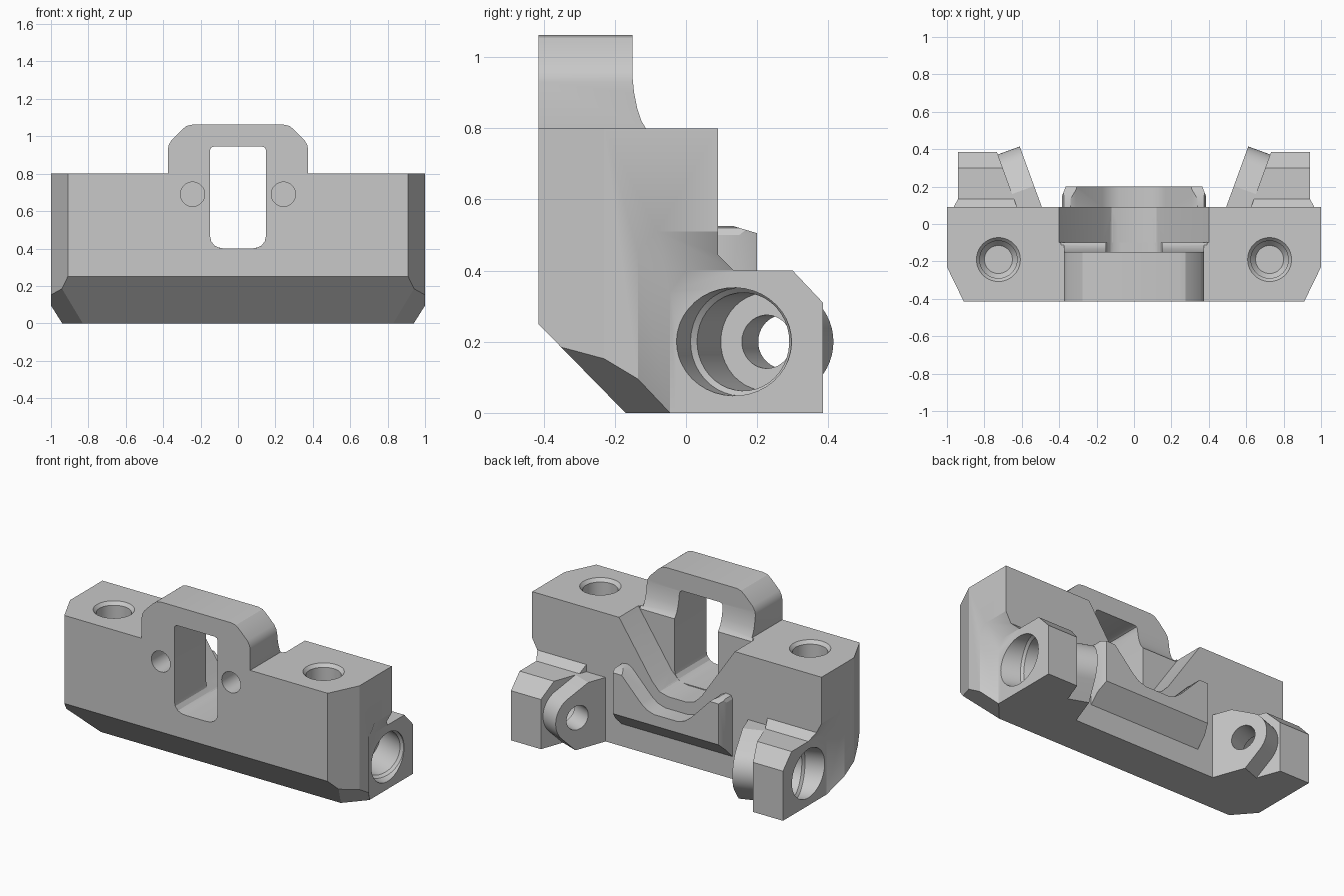
import bpy, bmesh, math
from mathutils import Vector

cube = bpy.data.objects.get("Cube")
if cube:
    bpy.data.objects.remove(cube, do_unlink=True)

steel = bpy.data.materials.new("plain grey")
steel.use_nodes = True
GREY = (0.58, 0.58, 0.58, 1)
steel.diffuse_color = GREY
steel.node_tree.nodes["Principled BSDF"].inputs["Base Color"].default_value = GREY


def loft(name, rings):
    """Solid through matching rings of points."""
    bm = bmesh.new()
    rows = [[bm.verts.new(p) for p in ring] for ring in rings]
    n = len(rows[0])
    for a, b in zip(rows, rows[1:]):
        for i in range(n):
            j = (i + 1) % n
            bm.faces.new((a[i], a[j], b[j], b[i]))
    bm.faces.new(rows[0])
    bm.faces.new(rows[-1])
    bmesh.ops.recalc_face_normals(bm, faces=bm.faces)
    mesh = bpy.data.meshes.new(name)
    bm.to_mesh(mesh)
    bm.free()
    mesh.materials.append(steel)
    obj = bpy.data.objects.new(name, mesh)
    bpy.context.collection.objects.link(obj)
    return obj


def prism_x(name, yz, lo, hi):
    return loft(name, [[(x, y, z) for y, z in yz] for x in (lo, hi)])


def prism_y(name, xz, lo, hi):
    return loft(name, [[(x, y, z) for x, z in xz] for y in (lo, hi)])


def symmetric(half):
    """Mirror a half outline in x, given from outside to inside."""
    return half + [(-x, z) for x, z in reversed(half)]


def lathe(name, steps, origin, axis, sides=40):
    """Round tool: steps are (distance along axis, radius)."""
    axis = Vector(axis).normalized()
    u = axis.orthogonal().normalized()
    v = axis.cross(u)
    angles = [math.tau * i / sides for i in range(sides)]
    return loft(name, [[Vector(origin) + axis * d + (u * math.cos(a) + v * math.sin(a)) * r
                        for a in angles] for d, r in steps])


def combine(obj, tool, operation):
    mod = obj.modifiers.new("combine", "BOOLEAN")
    mod.object, mod.operation, mod.solver = tool, operation, "EXACT"
    bpy.context.view_layer.objects.active = obj
    bpy.ops.object.modifier_apply(modifier=mod.name)
    bpy.data.objects.remove(tool, do_unlink=True)


def trim(obj, point, normal):
    """Remove everything on the side the normal points to."""
    block = lathe("trim_cutter", [(0, 4), (4, 4)], point, normal, sides=4)
    combine(obj, block, "DIFFERENCE")


# Block and raised loop in one outline, then sloped underside and chamfered corner
FRONT, BACK = -0.415, 0.09
body = prism_y("bracket_body", [(-0.7, 0), (1, 0), (1, 0.8), (0.375, 0.8), (0.375, 0.93), (0.37, 0.955),
                                (0.355, 0.98), (0.3, 1.035), (0.275, 1.055), (0.245, 1.062),
                                (-0.245, 1.062), (-0.375, 0.93), (-0.375, 0.8), (-0.7, 0.8)], FRONT, BACK)
trim(body, (0, -0.17, 0), (0, -0.25, -0.245))
trim(body, (0.91, FRONT, 0), (0.185, -0.09, 0))
trim(body, (0.83, -0.17, 0), (0.125, -0.11, -0.183))

# Sloped trough in the back, and the flared foot of the loop
trough = symmetric([(0.4, 1.2), (0.4, 0.8), (0.17, 0.46), (0.12, 0.41), (0.06, 0.395)])
combine(body, prism_y("trough_cutter", trough, -0.1, 0.3), "DIFFERENCE")
flare = [(-0.15, 1.2), (-0.15, 0.94), (-0.146, 0.9), (-0.137, 0.855), (-0.125, 0.82),
         (-0.11, 0.795), (-0.095, 0.78), (-0.095, 1.2)]
combine(body, prism_x("flare_cutter", flare, -0.39, 0.39), "DIFFERENCE")
slot = symmetric([(0.13, 0.945), (0.144, 0.939), (0.15, 0.925), (0.15, 0.47), (0.143, 0.438),
                  (0.125, 0.415), (0.1, 0.403), (0.07, 0.4)])
combine(body, prism_y("slot_cutter", slot, -0.6, 0), "DIFFERENCE")

# Curved lip under the trough
lip = prism_y("lip", symmetric([(0.385, 0.1), (0.385, 0.5), (0.375, 0.52), (0.34, 0.525), (0.31, 0.51),
                                (0.17, 0.365), (0.13, 0.335), (0.08, 0.32)]), 0.05, 0.2)
trim(lip, (0, 0.2, 0.25), (0, 1, -1))
trim(lip, (0, 0.2, 0.505), (0, 0.3, 1))
trim(lip, (0.365, 0.2, 0), (0.05, 0.02, 0))
combine(body, lip, "UNION")

# Side lug, gusset and slanted ear
MOUTH = Vector((0.94, 0.135, 0.2))
TILT = math.radians(20)
inward = Vector((-math.cos(TILT), math.sin(TILT), 0))
along = Vector((math.sin(TILT), math.cos(TILT), 0))
ear_centre = MOUTH + inward * 0.405

lug = prism_x("lug", [(-0.03, 0), (-0.03, 0.4), (0.3, 0.4), (0.385, 0.31), (0.385, 0)], 0.5, 0.98)
gusset = prism_x("gusset", [(0.05, 0.35), (0.05, 0.445), (0.09, 0.445), (0.135, 0.4), (0.135, 0.35)], 0.5, 0.98)
arc = [(0.15 * math.cos(a), 0.15 * math.sin(a))
       for a in (math.radians(-45 + 7.5 * i) for i in range(15))]
outline = [(-0.3, -0.2), (0.012, -0.2)] + arc + [(-0.075, 0.2), (-0.3, 0.2)]
ear = loft("ear", [[ear_centre + inward * d + along * u + Vector((0, 0, z)) for u, z in outline]
                   for d in (-0.13, 0)])
for part in (lug, gusset):
    trim(part, ear_centre - inward * 0.125, inward)
for part in (lug, gusset, ear):
    combine(body, part, "UNION")

# Sloped relief around the outside of the lug
relief = loft("relief_cutter", [
    [(0.94, y, z) for y, z in [(-0.045, -0.1), (-0.045, 0.34), (0, 0.4), (0.5, 0.4), (0.5, -0.1)]],
    [(1.06, y, z) for y, z in [(-0.225, -0.1), (-0.225, 0.56), (-0.16, 0.62), (0.5, 0.62), (0.5, -0.1)]]])
combine(body, relief, "DIFFERENCE")

# Slanted stepped bore, top socket and front socket
holes = [
    lathe("bore_cutter", [(-0.15, 0.152), (0.06, 0.152), (0.075, 0.138), (0.27, 0.138),
                          (0.27, 0.075), (0.5, 0.075)], MOUTH, inward),
    lathe("socket_cutter", [(-0.02, 0.135), (0.02, 0.1), (0.3, 0.1), (0.33, 0.075)],
          (0.725, -0.19, 0.8), (0, 0, -1)),
    lathe("pin_cutter", [(-0.05, 0.065), (0.15, 0.065)], (0.243, FRONT, 0.69), (0, 1, 0)),
]
for hole in holes:
    combine(body, hole, "DIFFERENCE")

# Keep the finished half and mirror it
bm = bmesh.new()
bm.from_mesh(body.data)
bmesh.ops.bisect_plane(bm, geom=bm.verts[:] + bm.edges[:] + bm.faces[:],
                       plane_co=(0, 0, 0), plane_no=(1, 0, 0), clear_inner=True)
bm.to_mesh(body.data)
bm.free()
mirror = body.modifiers.new("mirror", "MIRROR")
bpy.ops.object.select_all(action="DESELECT")
body.select_set(True)
bpy.context.view_layer.objects.active = body
bpy.ops.object.modifier_apply(modifier=mirror.name)
bpy.ops.object.shade_smooth_by_angle(angle=math.radians(25))
